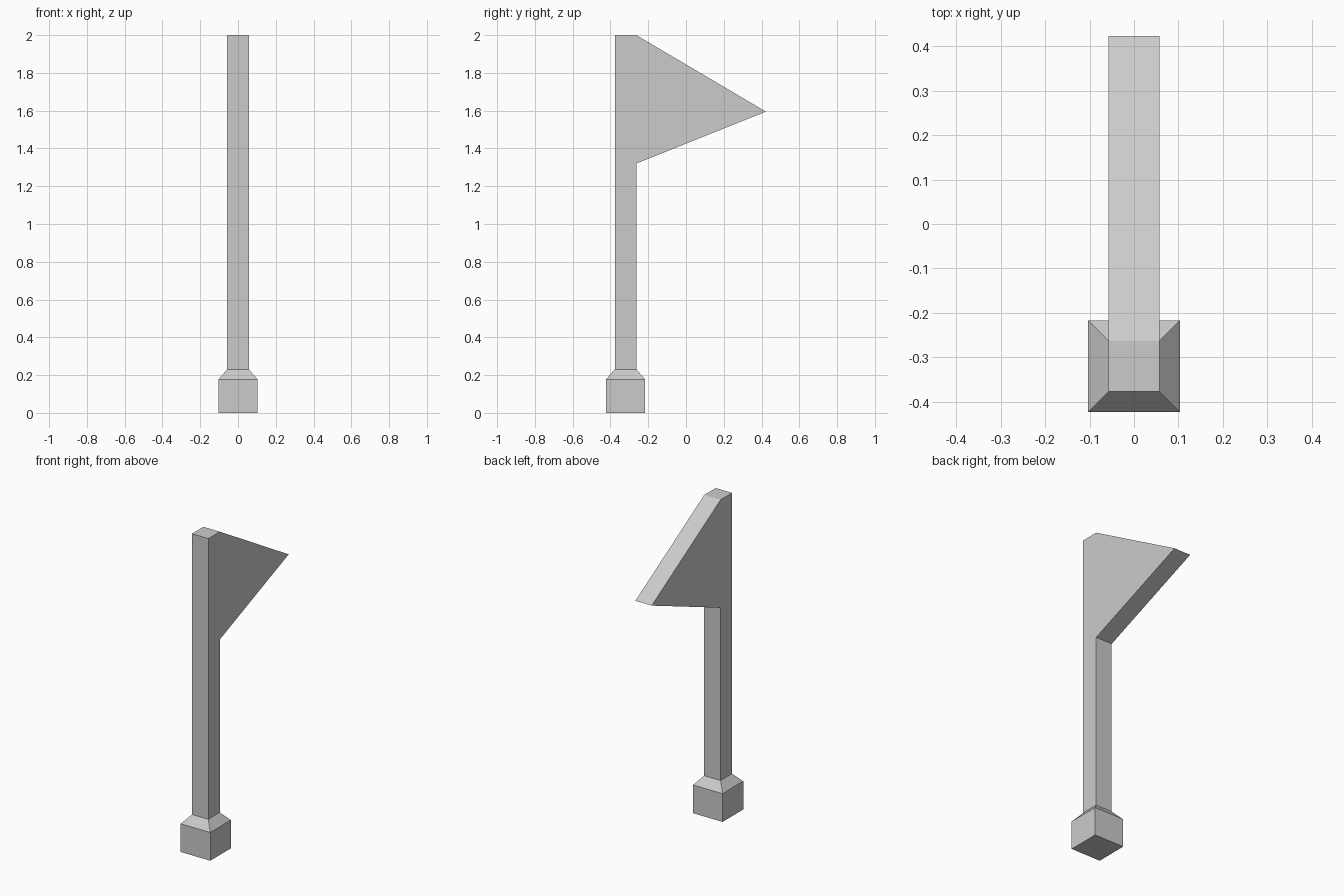
import bpy, bmesh

if "Cube" in bpy.data.objects:
    bpy.data.objects.remove(bpy.data.objects["Cube"])

POLE_Y = -0.32
HALF_BASE, HALF_POLE = 0.103, 0.057
# (half width, height) of the square sections going up the post
SECTIONS = [(HALF_BASE, 0), (HALF_BASE, 0.178), (HALF_POLE, 0.231),
            (HALF_POLE, 1.32), (HALF_POLE, 2.0)]
TIP_Y, TIP_Z = 0.423, 1.595

bm = bmesh.new()


def square(h, z):
    corners = [(-1, -1), (1, -1), (1, 1), (-1, 1)]
    return [bm.verts.new((sx * h, POLE_Y + sy * h, z)) for sx, sy in corners]


# footing and pole: stacked square sections, back of the top one left open
rings = [square(h, z) for h, z in SECTIONS]
for n, (lo, hi) in enumerate(zip(rings, rings[1:])):
    for i in range(4):
        if n == len(rings) - 2 and i == 2:
            continue
        j = (i + 1) % 4
        bm.faces.new((lo[i], lo[j], hi[j], hi[i]))
bm.faces.new(rings[0][::-1])
bm.faces.new(rings[-1])

# triangular flag: grows from the open back of the pole to a tip edge
right_lo, left_lo = rings[-2][2:]
right_hi, left_hi = rings[-1][2:]
right_tip, left_tip = [bm.verts.new((x, TIP_Y, TIP_Z)) for x in (HALF_POLE, -HALF_POLE)]
bm.faces.new((right_lo, right_tip, right_hi))
bm.faces.new((left_lo, left_hi, left_tip))
bm.faces.new((right_hi, right_tip, left_tip, left_hi))
bm.faces.new((right_lo, left_lo, left_tip, right_tip))
bmesh.ops.recalc_face_normals(bm, faces=bm.faces)

mesh = bpy.data.meshes.new("flag_post")
bm.to_mesh(mesh)
bm.free()
bpy.context.collection.objects.link(bpy.data.objects.new("flag_post", mesh))
